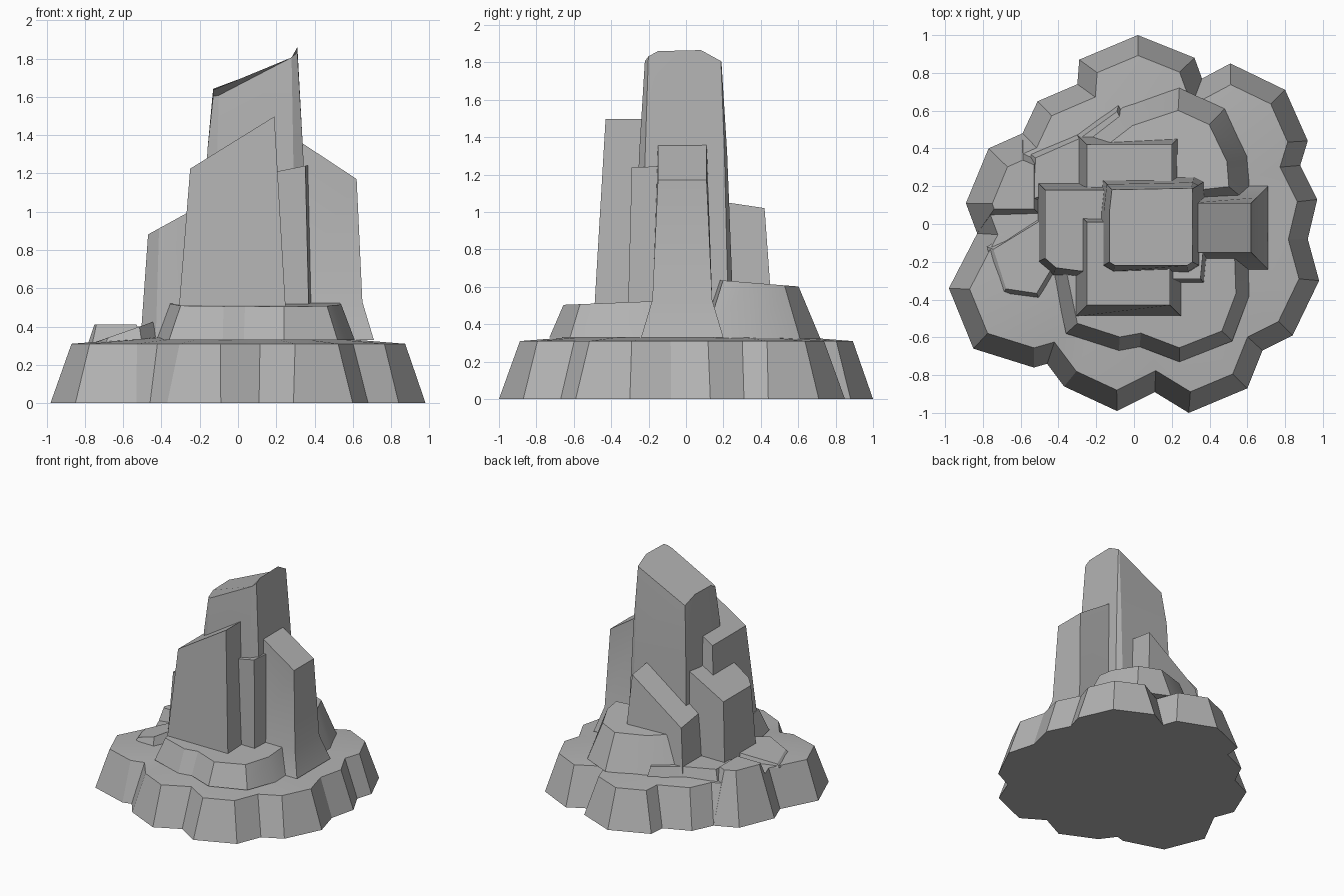
import bpy
import bmesh
import math
from mathutils import Vector

default_cube = bpy.data.objects.get("Cube")
if default_cube:
    bpy.data.objects.remove(default_cube, do_unlink=True)

stone = bpy.data.materials.new("grey stone")
stone.use_nodes = True
stone_colour = (0.45, 0.45, 0.45, 1)
stone.diffuse_color = stone_colour
stone.node_tree.nodes["Principled BSDF"].inputs["Base Color"].default_value = stone_colour


def counter_clockwise(outline):
    points = [Vector(point) for point in outline]
    area = sum(a.x * b.y - b.x * a.y for a, b in zip(points, points[1:] + points[:1]))
    return points if area > 0 else points[::-1]


def inset(points, distance):
    """Move every outline corner inwards along its mitre."""
    moved = []
    for index, point in enumerate(points):
        before = (point - points[index - 1]).normalized()
        after = (points[(index + 1) % len(points)] - point).normalized()
        first, second = Vector((-before.y, before.x)), Vector((-after.y, after.x))
        mitre = (first + second) / max(1 + first.dot(second), 0.8)
        moved.append(point + mitre * distance)
    return moved


def slope(height, along_x=0, along_y=0):
    return lambda x, y: height + along_x * x + along_y * y


def rock(name, outline, foot, steps, peak=None):
    """Loft an outline upwards; each step is (inset distance, height rule)."""
    points = counter_clockwise(outline)
    mesh = bmesh.new()
    bottom = [mesh.verts.new((p.x, p.y, foot)) for p in points]
    mesh.faces.new(bottom[::-1])
    ring = bottom
    for distance, height in steps:
        upper = [mesh.verts.new((p.x, p.y, height(p.x, p.y))) for p in inset(points, distance)]
        for i in range(len(ring)):
            j = (i + 1) % len(ring)
            mesh.faces.new((ring[i], ring[j], upper[j], upper[i]))
        ring = upper
    if peak:
        middle = mesh.verts.new(peak)
        for i in range(len(ring)):
            mesh.faces.new((ring[i], ring[(i + 1) % len(ring)], middle))
    else:
        mesh.faces.new(ring)
    bmesh.ops.recalc_face_normals(mesh, faces=mesh.faces)
    data = bpy.data.meshes.new(name)
    mesh.to_mesh(data)
    mesh.free()
    data.materials.append(stone)
    obj = bpy.data.objects.new(name, data)
    bpy.context.collection.objects.link(obj)
    bpy.ops.object.select_all(action="DESELECT")
    obj.select_set(True)
    bpy.context.view_layer.objects.active = obj
    bpy.ops.object.shade_smooth_by_angle(angle=math.radians(25))
    return obj


# Scalloped base plinth
rock("base_plinth", [
    (.02, 1), (.32, .88), (.36, .77), (.51, .85), (.8, .71), (.92, .44), (.88, .31),
    (.97, .13), (.92, -.08), (.98, -.3), (.84, -.59), (.68, -.67), (.6, -.87),
    (.29, -1), (.11, -.89), (-.09, -.99), (-.37, -.86), (-.46, -.74), (-.53, -.76),
    (-.85, -.66), (-.98, -.34), (-.83, -.05), (-.89, .11), (-.77, .4), (-.59, .48),
    (-.51, .65), (-.3, .74), (-.29, .87),
], 0, [(.1, slope(.31))], peak=(0, 0, .38))

# Low ledges around the foot of the columns
rock("left_lump", [(-.83, -.05), (-.89, .11), (-.77, .4), (-.59, .48), (-.4, .4), (-.4, -.05)],
     0, [(.13, slope(.41))])
rock("left_ridge", [(-.78, -.12), (-.7, -.37), (-.5, -.4), (-.38, -.2), (-.4, .1)],
     .3, [(.03, slope(.58, .35))])
rock("back_left_ledge", [(-.56, .1), (-.55, .37), (-.3, .48), (-.08, .64), (.1, .3)],
     .3, [(.03, slope(.4))])
rock("front_ledge", [
    (-.44, -.2), (-.36, -.58), (-.08, -.67), (.03, -.65), (.24, -.73), (.52, -.62),
    (.61, -.38), (.6, -.1), (-.3, -.1),
], .33, [(.07, slope(.53, 0, .04))])
rock("back_ledge", [
    (.62, .1), (.6, .36), (.48, .61), (.24, .72), (-.06, .62), (-.28, .45), (-.3, 0),
], .32, [(.11, slope(.65, 0, -.08))])


# Tall centre column with a slanted crown
def crown(x, y):
    return 1.71 + .52 * x - .55 * max(0, abs(y + .03) - .1)


rock("centre_column", [
    (-.12, -.29), (.3, -.29), (.38, -.24), (.38, -.15), (.38, .08), (.38, .23),
    (.32, .26), (-.18, .25), (-.2, .07), (-.2, -.14), (-.2, -.24),
], .3, [(.04, slope(1.32)), (.07, crown)])

# Columns leaning against the centre
rock("front_column", [
    (-.31, -.49), (.25, -.49), (.25, -.15), (-.08, -.15), (-.08, .07), (-.31, .07),
], .48, [(.06, slope(1.38, .62))])
rock("front_crag", [(.15, -.31), (.37, -.31), (.39, -.1), (.15, -.1)],
     .48, [(.02, slope(1.17, .2))])
rock("right_column", [(.2, -.24), (.71, -.24), (.71, .2), (.2, .2)],
     .33, [(.06, slope(.53)), (.09, slope(1.58, -.66))])
rock("left_column", [
    (-.51, -.2), (-.43, -.27), (-.28, -.29), (-.05, -.27), (-.05, .22), (-.51, .22),
], .32, [(.04, slope(1.14, .55))])
rock("back_column", [(-.3, .1), (.25, .1), (.25, .47), (-.3, .47)],
     .33, [(.05, slope(.94, .72, -.15))])
